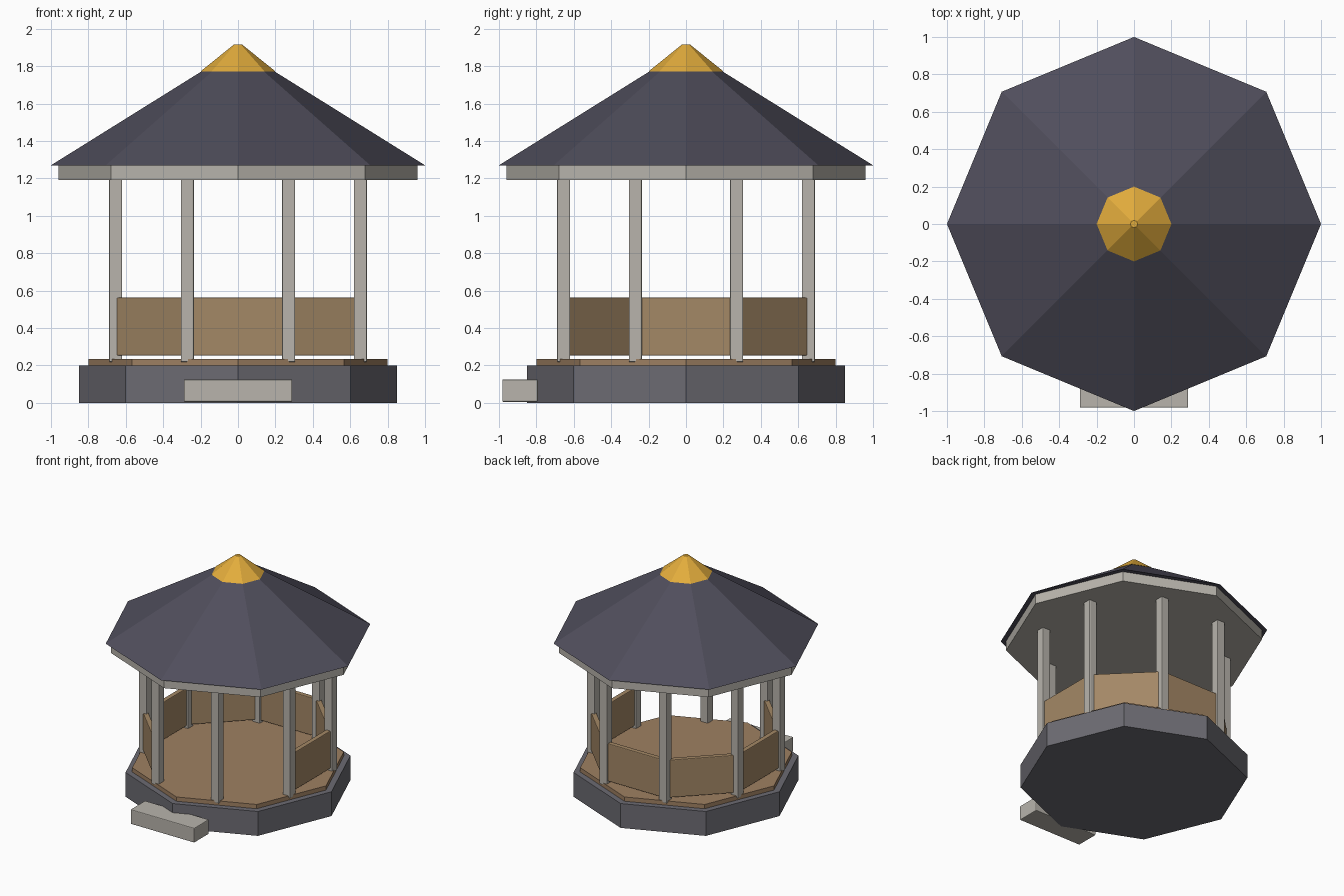
import bpy
from math import cos, sin, radians, pi

cube = bpy.data.objects.get("Cube")
if cube:
    bpy.data.objects.remove(cube, do_unlink=True)


def material(name, rgb):
    """Flat material from display RGB (0-255), stored as linear values."""
    color = [(c / 255 / 12.92) if c < 11 else ((c / 255 + 0.055) / 1.055) ** 2.4 for c in rgb] + [1]
    mat = bpy.data.materials.new(name)
    mat.use_nodes = True
    mat.diffuse_color = color
    mat.node_tree.nodes["Principled BSDF"].inputs["Base Color"].default_value = color
    return mat


stone = material("dark stone", (108, 107, 114))
wood_floor = material("floor wood", (158, 128, 98))
wood_panel = material("panel wood", (164, 136, 102))
pale_stone = material("pale stone", (184, 180, 172))
slate = material("roof slate", (80, 78, 92))
gold = material("gold", (226, 172, 60))


def octagon(name, r_bottom, r_top, z0, z1, mat):
    """Eight-sided prism or frustum with corners on the axes."""
    bpy.ops.mesh.primitive_cone_add(vertices=8, radius1=r_bottom, radius2=r_top,
                                    depth=z1 - z0, location=(0, 0, (z0 + z1) / 2))
    obj = bpy.context.object
    obj.name = name
    obj.data.materials.append(mat)
    return obj


def box(name, size, location, mat, turn=0.0, bevel=0.006):
    """Block with softly bevelled edges."""
    bpy.ops.mesh.primitive_cube_add(size=1, location=location, rotation=(0, 0, turn))
    obj = bpy.context.object
    obj.name = name
    obj.scale = size
    bpy.ops.object.transform_apply(location=False, rotation=False, scale=True)
    mod = obj.modifiers.new("soft_edges", "BEVEL")
    mod.width = bevel
    mod.segments = 2
    obj.data.materials.append(mat)
    return obj


# Plinth, floor and entrance step
octagon("plinth", 0.85, 0.85, 0, 0.2, stone)
octagon("floor", 0.8, 0.8, 0.2, 0.235, wood_floor)
box("entrance_step", (0.58, 0.19, 0.12), (0, -0.887, 0.065), pale_stone)

# Posts stand in the middle of each floor edge
POST_RADIUS = 0.708
for i in range(8):
    a = radians(22.5 + 45 * i)
    box(f"post_{i + 1}", (0.07, 0.07, 1.0),
        (POST_RADIUS * cos(a), POST_RADIUS * sin(a), 0.718), pale_stone)

# Railing panels between posts, leaving the front and front corner open
PANEL_RADIUS = POST_RADIUS * cos(pi / 8)
for i in range(6):
    a = radians(45 * i)
    box(f"railing_panel_{i + 1}", (0.04, 0.5, 0.31),
        (PANEL_RADIUS * cos(a), PANEL_RADIUS * sin(a), 0.407), wood_panel, turn=a)

# Roof
octagon("eaves_beam", 0.96, 0.96, 1.19, 1.27, pale_stone)
octagon("roof", 1.0, 0.19, 1.27, 1.775, slate)
octagon("roof_cap", 0.2, 0.02, 1.772, 1.917, gold)
